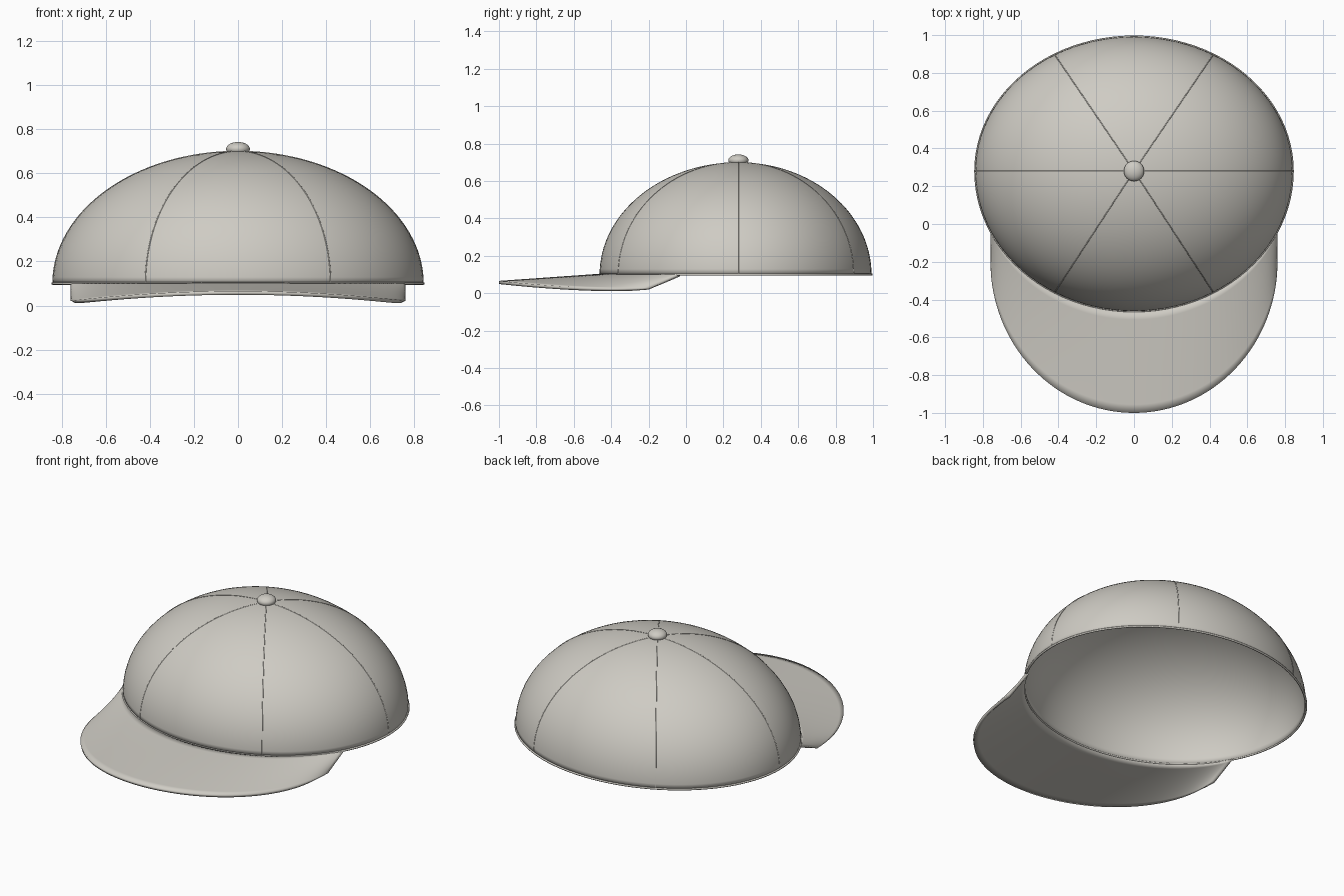
import bpy, bmesh, math
from math import sin, cos, pi, radians

cube = bpy.data.objects.get("Cube")
if cube:
    bpy.data.objects.remove(cube, do_unlink=True)

# One cloth colour for the whole cap
cloth = bpy.data.materials.new("warm_grey_cloth")
cloth.use_nodes = True
tone = (0.62, 0.60, 0.55, 1)
cloth.diffuse_color = tone
cloth.node_tree.nodes["Principled BSDF"].inputs["Base Color"].default_value = tone

CY, BASE = 0.28, 0.10            # crown centre and rim height
RX, FRONT, BACK, RZ = 0.84, 0.742, 0.712, 0.60


def crown_point(turn, lift, grow=0.0):
    """Point on the crown; the front half is a little deeper than the back."""
    ry = FRONT if sin(turn) < 0 else BACK
    return ((RX + grow) * cos(turn) * cos(lift),
            CY + (ry + grow) * sin(turn) * cos(lift),
            BASE + (RZ + grow) * sin(lift))


def mesh_object(name, bm):
    bmesh.ops.recalc_face_normals(bm, faces=bm.faces)
    mesh = bpy.data.meshes.new(name)
    bm.to_mesh(mesh)
    bm.free()
    mesh.materials.append(cloth)
    mesh.shade_smooth()
    obj = bpy.data.objects.new(name, mesh)
    bpy.context.collection.objects.link(obj)
    return obj


def tube(name, points, radius, closed=False):
    curve = bpy.data.curves.new(name, 'CURVE')
    curve.dimensions = '3D'
    curve.bevel_depth = radius
    curve.bevel_resolution = 2
    spline = curve.splines.new('POLY')
    spline.points.add(len(points) - 1)
    for p, co in zip(spline.points, points):
        p.co = (*co, 1)
    spline.use_cyclic_u = closed
    spline.use_smooth = True
    curve.materials.append(cloth)
    obj = bpy.data.objects.new(name, curve)
    bpy.context.collection.objects.link(obj)
    return obj


def grid(bm, rows, closed):
    """Skin rows of vertices with quads."""
    for a, b in zip(rows, rows[1:]):
        n = len(a)
        for i in range(n if closed else n - 1):
            j = (i + 1) % n
            bm.faces.new((a[i], a[j], b[j], b[i]))


# Crown: open half ellipsoid with a thin wall
SEG, RINGS = 96, 32
bm = bmesh.new()
rows = [[bm.verts.new(crown_point(2 * pi * i / SEG, pi / 2 * r / RINGS))
         for i in range(SEG)] for r in range(RINGS)]
grid(bm, rows, True)
apex = bm.verts.new((0, CY, BASE + RZ))
for i in range(SEG):
    bm.faces.new((rows[-1][i], rows[-1][(i + 1) % SEG], apex))
crown = mesh_object("crown", bm)
wall = crown.modifiers.new("wall", 'SOLIDIFY')
wall.thickness = 0.008
wall.offset = -1

# Rim binding around the opening
tube("rim_binding", [crown_point(2 * pi * i / SEG, 0) for i in range(SEG)], 0.006, True)

# Six panel seams from rim to apex
for k in range(6):
    turn = k * pi / 3
    tube(f"panel_seam_{k + 1}",
         [crown_point(turn, pi / 2 * r / RINGS, -0.001) for r in range(RINGS + 1)], 0.003)

# Button on the apex
bm = bmesh.new()
bmesh.ops.create_uvsphere(bm, u_segments=32, v_segments=16, radius=1)
bmesh.ops.scale(bm, vec=(0.054, 0.054, 0.032), verts=bm.verts)
bmesh.ops.translate(bm, vec=(0, CY, 0.71), verts=bm.verts)
mesh_object("button", bm)

# Visor: lofted from the front of the rim to a wider, drooping outer edge
ACROSS, DEEP, THICK = 64, 12, 0.017
START = radians(25.2)
bm = bmesh.new()
rows = []
for r in range(DEEP + 1):
    f = r / DEEP
    row = []
    for i in range(ACROSS + 1):
        s = i / ACROSS
        ix, iy, _ = crown_point(-(START + s * (pi - 2 * START)), 0)
        ox, oy = 0.76 * cos(pi * s), -0.2 - 0.8 * sin(pi * s)
        oz = 0.066 - 0.044 * cos(pi * s) ** 2
        row.append(bm.verts.new((ix + f * (ox - ix), iy + f * (oy - iy),
                                 0.104 + f * (oz - 0.104))))
    rows.append(row)
grid(bm, rows, False)
visor = mesh_object("visor", bm)
# Upper surface first, board thickness hangs below it
up = sum(p.normal.z for p in visor.data.polygons) > 0
board = visor.modifiers.new("board", 'SOLIDIFY')
board.thickness = THICK
board.offset = -1 if up else 1
